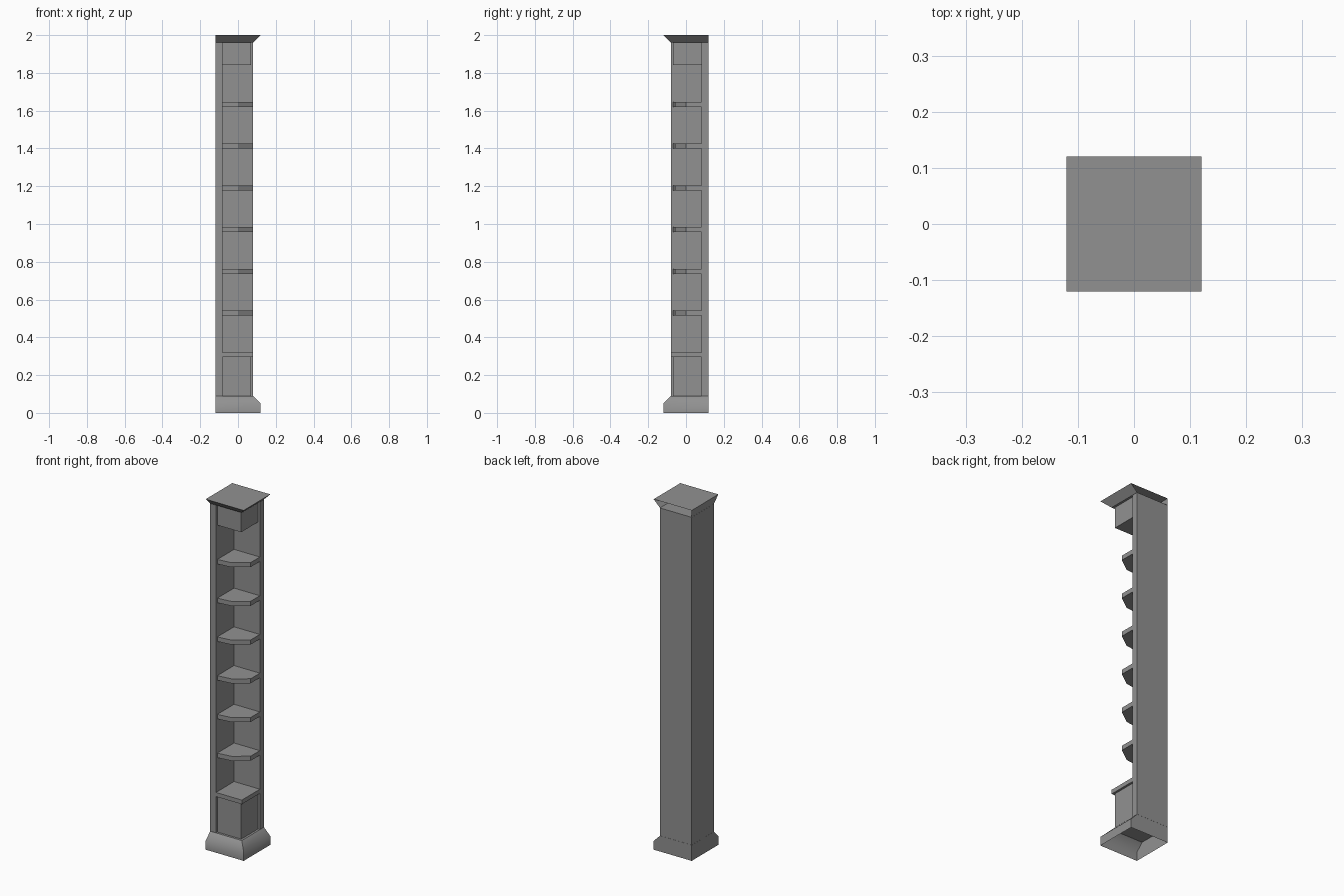
import bpy, bmesh, math

if "Cube" in bpy.data.objects:
    bpy.data.objects.remove(bpy.data.objects["Cube"])

E = 0.12      # outer extent
F = 0.08      # front / right limit of the body
T = 0.037     # panel thickness
IN = E - T    # inner wall position
Z0, Z1 = 0.09, 1.961

# Dark grey finish shared by all parts
finish = bpy.data.materials.new("dark_grey")
finish.diffuse_color = (0.286, 0.286, 0.286, 1)
finish.use_nodes = True
finish.node_tree.nodes["Principled BSDF"].inputs["Base Color"].default_value = finish.diffuse_color


def make_object(name, bm):
    mesh = bpy.data.meshes.new(name)
    bm.to_mesh(mesh)
    bm.free()
    mesh.materials.append(finish)
    ob = bpy.data.objects.new(name, mesh)
    bpy.context.collection.objects.link(ob)
    return ob


def prism(name, outline, z0, z1):
    """Extrude a counter-clockwise plan outline between two heights."""
    bm = bmesh.new()
    low = [bm.verts.new((x, y, z0)) for x, y in outline]
    high = [bm.verts.new((x, y, z1)) for x, y in outline]
    bm.faces.new(low[::-1])
    bm.faces.new(high)
    n = len(outline)
    for i in range(n):
        j = (i + 1) % n
        bm.faces.new((low[i], low[j], high[j], high[i]))
    return make_object(name, bm)


def rect(x0, y0, x1, y1):
    return [(x0, y0), (x1, y0), (x1, y1), (x0, y1)]


def moulding(name, profile, back=True, first=False, last=False):
    """Moulding shell: flush at left and back, flared at front and right."""
    bm = bmesh.new()
    rings = [[bm.verts.new((x, y, z)) for x, y in rect(-E, -o, o, E)]
             for o, z in profile]
    for a, b in zip(rings, rings[1:]):
        for i in range(4):
            if i == 2 and not back:
                continue
            j = (i + 1) % 4
            bm.faces.new((a[i], a[j], b[j], b[i]))
    if first:
        bm.faces.new(rings[0][::-1])
    if last:
        bm.faces.new(rings[-1])
    return make_object(name, bm)


# L-shaped upright made of the left and back panels
prism("corner_panels", [(-E, -F), (-IN, -F), (-IN, IN), (F, IN), (F, E), (-E, E)],
      Z0 + 0.0005, Z1 - 0.0005)

# Recessed blocks at the bottom and top
B = 0.068
prism("lower_block", rect(-IN, -B, B, IN), Z0 + 0.0005, 0.297)
prism("upper_block", rect(-IN, -B, B, IN), 1.842, Z1 - 0.0005)

# Square ledge on the lower block
prism("ledge", rect(-IN, -F, F, IN), 0.297, 0.321)

# Six shelves with a clipped front corner
clipped = [(-IN, -0.068), (0, -0.058), (F, 0), (F, IN), (-IN, IN)]
for i in range(6):
    top = 0.541 + 0.221 * i
    prism(f"shelf_{i + 1}", clipped, top - 0.026, top)

# Base moulding, open underneath, softly shaded over its flare
base = moulding("base_moulding", [(E, 0), (E, 0.05), (F, Z0)])
bpy.context.view_layer.objects.active = base
base.select_set(True)
bpy.ops.object.shade_smooth_by_angle(angle=math.radians(50))

# Flat top of the base
bm = bmesh.new()
bm.faces.new([bm.verts.new((x, y, Z0)) for x, y in rect(-E, -F, F, E)])
make_object("base_top", bm)

# Flared cap, open at the back
moulding("cap_moulding", [(F, Z1), (E, 2.0)], back=False, first=True, last=True)
